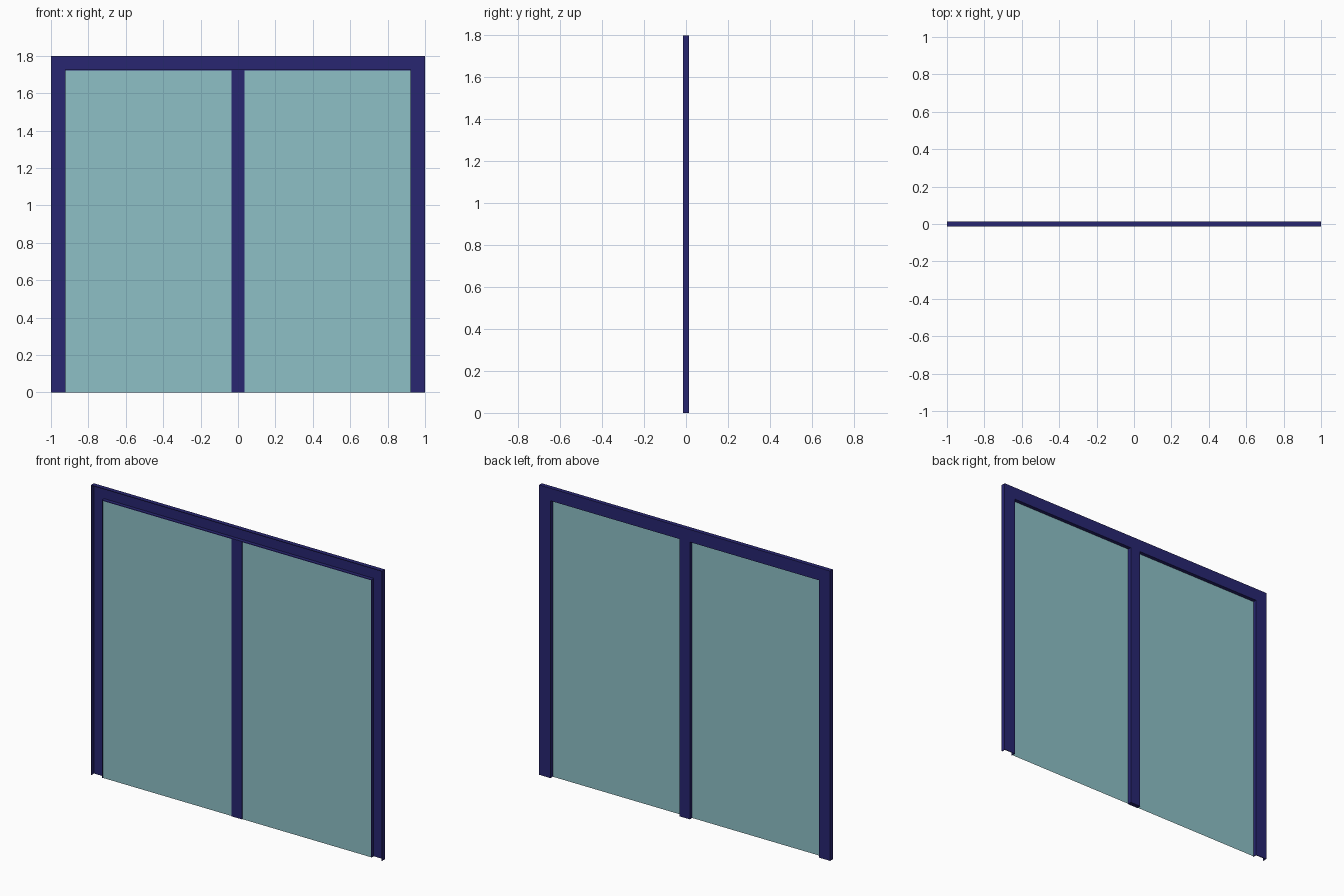
import bpy, bmesh

if "Cube" in bpy.data.objects:
    bpy.data.objects.remove(bpy.data.objects["Cube"])

W, H, D = 1.0, 1.8, 0.0135      # half width, height, half depth
FACE, T = 0.078, 0.004          # frame face width, sheet thickness
MID = 0.036                     # half width of centre post


def material(name, rgba):
    m = bpy.data.materials.new(name)
    m.diffuse_color = rgba
    m.use_nodes = True
    m.node_tree.nodes["Principled BSDF"].inputs["Base Color"].default_value = m.diffuse_color
    return m


def finish(name, bm, mat):
    bmesh.ops.recalc_face_normals(bm, faces=bm.faces)
    me = bpy.data.meshes.new(name)
    bm.to_mesh(me)
    bm.free()
    me.materials.append(mat)
    ob = bpy.data.objects.new(name, me)
    bpy.context.collection.objects.link(ob)
    return ob


navy = material("navy_metal", (0.021, 0.019, 0.165, 1))
tint = material("tinted_glass", (0.27, 0.53, 0.565, 0.6))

# Outer frame: channel profile open to the front, mitred at the top corners
profile = [(0, -D), (0, D), (FACE, D), (FACE, -D),
           (FACE - T, -D), (FACE - T, D - T), (T, D - T), (T, -D)]
bm = bmesh.new()
rings = []
for sx, top in ((-1, 0), (-1, 1), (1, 1), (1, 0)):
    rings.append([bm.verts.new((sx * (W - d), y, (H - d) * top))
                  for d, y in profile])
n = len(profile)
for a, b in zip(rings, rings[1:]):
    for i in range(n):
        j = (i + 1) % n
        bm.faces.new((a[i], a[j], b[j], b[i]))
bm.faces.new(rings[0])
bm.faces.new(rings[-1])
finish("outer_frame", bm, navy)

# Centre post between the two panes
bm = bmesh.new()
bmesh.ops.create_cube(bm, size=1)
for v in bm.verts:
    v.co = (v.co.x * 2 * MID, v.co.y * 2 * D, (v.co.z + 0.5) * (H - FACE))
finish("centre_post", bm, navy)

# Glass panes: single sheets close to the front, facing -y
for side, s in (("left", -1), ("right", 1)):
    x0, x1 = sorted((s * MID, s * (W - FACE)))
    bm = bmesh.new()
    face = bm.faces.new([bm.verts.new((x, -0.0095, z)) for x, z in
                         ((x0, 0), (x1, 0), (x1, H - FACE), (x0, H - FACE))])
    finish(side + "_glass", bm, tint)
